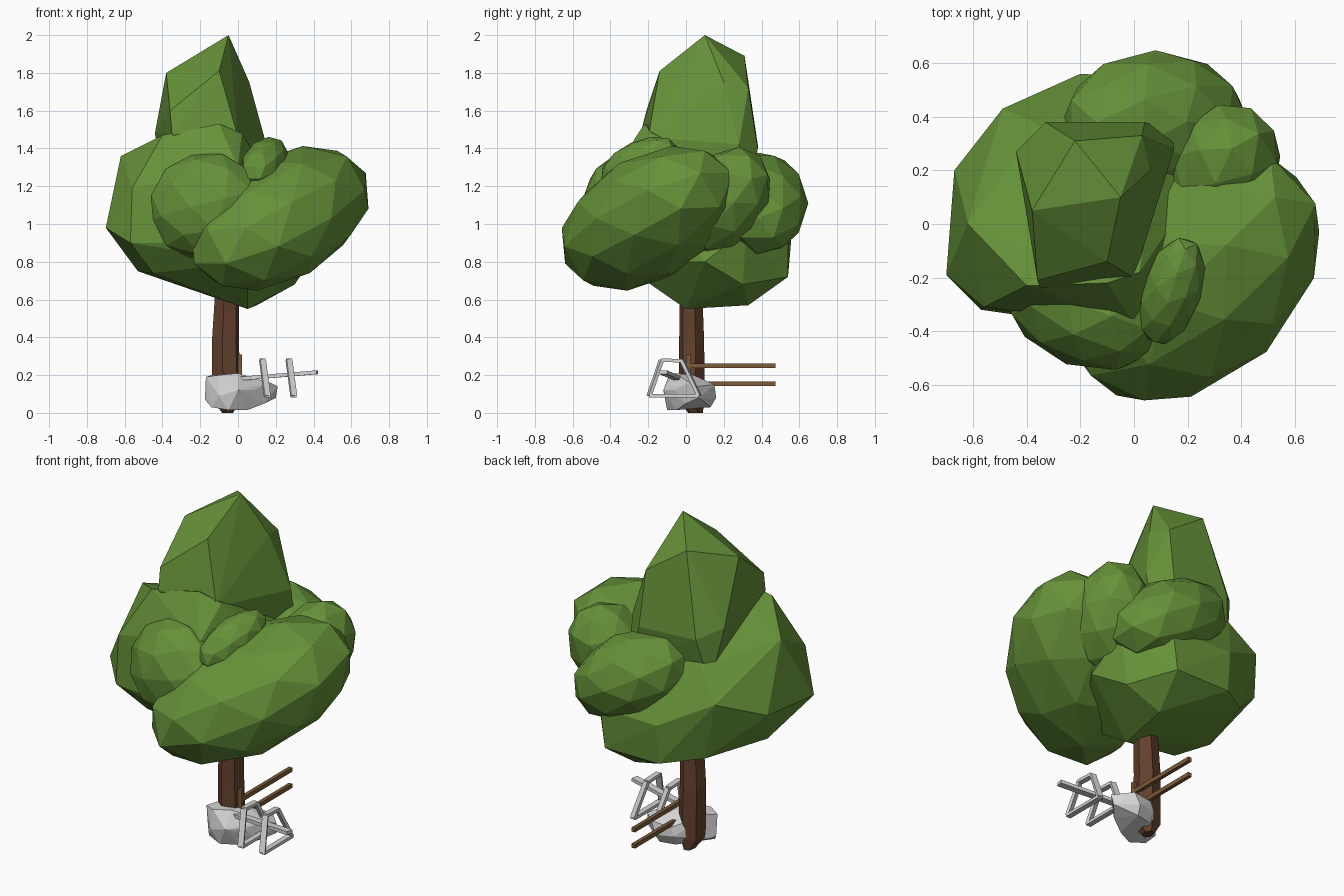
import bpy, bmesh, math
from mathutils import Matrix, Vector


def material(name, rgb):
    m = bpy.data.materials.new(name)
    m.diffuse_color = (*rgb, 1)
    return m


LEAF = material("leaf green", (0.130, 0.285, 0.040))
BARK = material("bark brown", (0.127, 0.053, 0.026))
WOOD = material("fence wood", (0.205, 0.107, 0.040))
STONE = material("pale grey", (0.66, 0.66, 0.66))


def finish(name, bm, mat):
    bmesh.ops.recalc_face_normals(bm, faces=bm.faces[:])
    me = bpy.data.meshes.new(name)
    bm.to_mesh(me)
    bm.free()
    me.materials.append(mat)
    ob = bpy.data.objects.new(name, me)
    bpy.context.collection.objects.link(ob)
    return ob


def blob(name, mat, centre, radii, yaw=0, pitch=0, detail=2):
    """Low-poly ellipsoid, long axis turned by yaw and lifted by pitch."""
    bm = bmesh.new()
    bmesh.ops.create_icosphere(bm, subdivisions=detail, radius=1.03)
    m = (Matrix.Translation(centre) @ Matrix.Rotation(math.radians(yaw), 4, 'Z')
         @ Matrix.Rotation(math.radians(-pitch), 4, 'Y') @ Matrix.Diagonal((*radii, 1)))
    bm.transform(m)
    return finish(name, bm, mat)


def hull(name, mat, points):
    """Faceted convex lump around a few corner points."""
    bm = bmesh.new()
    for p in points:
        bm.verts.new(p)
    bmesh.ops.convex_hull(bm, input=bm.verts[:])
    loose = [v for v in bm.verts if not v.link_faces]
    bmesh.ops.delete(bm, geom=loose, context='VERTS')
    return finish(name, bm, mat)


def add_bar(bm, a, b, w, h):
    """Square bar from a to b."""
    a, b = Vector(a), Vector(b)
    d = b - a
    rot = d.to_track_quat('X', 'Z').to_matrix().to_4x4()
    bmesh.ops.create_cube(bm, size=1, matrix=Matrix.Translation((a + b) / 2) @ rot
                          @ Matrix.Diagonal((d.length, w, h, 1)))


# Canopy: large left mass
hull("main_foliage", LEAF, [
    (-0.70, -0.19, 0.98), (-0.67, 0.20, 1.00), (-0.62, 0.0, 1.36), (-0.49, 0.43, 1.10),
    (-0.20, 0.56, 0.95), (0.15, 0.54, 0.72), (0.18, 0.54, 0.95), (0.05, 0.0, 0.55),
    (0.10, 0.33, 0.57), (0.30, 0.30, 0.68), (0.38, 0.10, 0.80), (-0.53, 0.0, 0.75),
    (0.36, 0.32, 0.97), (-0.23, 0.10, 0.65), (-0.40, 0.40, 0.75), (-0.57, -0.32, 0.90),
    (-0.56, -0.31, 1.19), (-0.40, -0.23, 1.47), (-0.10, -0.22, 1.53), (0.0, -0.37, 1.30),
    (0.0, -0.40, 0.90), (-0.35, 0.37, 1.27), (0.10, 0.35, 1.22), (-0.45, -0.20, 0.74),
    (0.05, -0.36, 0.80), (-0.20, 0.54, 0.72), (0.02, -0.18, 1.48)])

# Canopy: pointed crown
hull("top_foliage", LEAF, [
    (-0.05, 0.10, 2.00), (-0.22, 0.31, 1.89), (-0.38, 0.05, 1.80), (-0.10, -0.14, 1.81),
    (0.06, 0.20, 1.75), (-0.36, -0.21, 1.60), (0.03, 0.33, 1.72), (-0.44, 0.27, 1.48),
    (-0.35, -0.24, 1.48), (0.0, -0.20, 1.46), (0.15, 0.28, 1.42), (0.04, 0.38, 1.40),
    (-0.33, 0.38, 1.42), (-0.38, 0.32, 1.15), (0.14, 0.34, 1.15), (-0.10, -0.15, 1.15)])

# Canopy: surrounding lumps
for name, centre, radii, yaw, pitch in [
    ("front_right_foliage", (0.222, -0.195, 1.03), (0.58, 0.38, 0.315), 44, 25),
    ("back_foliage", (0.08, 0.38, 1.11), (0.37, 0.26, 0.225), 0, -30),
    ("right_foliage", (0.325, 0.195, 1.12), (0.31, 0.21, 0.22), 65, 52),
    ("small_front_foliage", (0.14, -0.25, 1.325), (0.22, 0.11, 0.11), 72, 24),
    ("front_foliage", (-0.175, -0.31, 1.09), (0.31, 0.22, 0.28), -20, 15),
]:
    blob(name, LEAF, centre, radii, yaw, pitch)

# Trunk: six-sided, flared low down
bm = bmesh.new()
rings = []
for z, cx, cy, rx, ry in [(0.0, -0.055, 0.05, 0.03, 0.04), (0.07, -0.06, 0.03, 0.08, 0.07),
                          (0.37, -0.067, 0.03, 0.075, 0.068), (0.85, -0.05, 0.025, 0.06, 0.055)]:
    rings.append([bm.verts.new((cx + rx * math.cos(k * math.pi / 3 + 0.3),
                                cy + ry * math.sin(k * math.pi / 3 + 0.3), z)) for k in range(6)])
for lo, up in zip(rings, rings[1:]):
    for k in range(6):
        bm.faces.new((lo[k], lo[(k + 1) % 6], up[(k + 1) % 6], up[k]))
bm.faces.new(rings[0])
bm.faces.new(rings[-1])
finish("trunk", bm, BARK)

# Boulder at the foot of the tree
hull("boulder", STONE, [
    (-0.17, -0.05, 0.19), (-0.175, -0.03, 0.07), (-0.14, -0.07, 0.03), (-0.05, -0.10, 0.015),
    (-0.10, -0.11, 0.09), (0.0, -0.12, 0.12), (-0.10, -0.09, 0.20), (0.0, -0.06, 0.21),
    (0.03, 0.04, 0.20), (-0.14, 0.0, 0.20), (0.05, -0.05, 0.015), (0.14, 0.0, 0.05),
    (0.20, 0.07, 0.08), (0.21, 0.06, 0.14), (0.17, 0.02, 0.16), (0.12, 0.15, 0.15),
    (0.09, 0.16, 0.08), (0.0, 0.14, 0.14), (0.08, 0.13, 0.03), (-0.01, 0.11, 0.03),
    (-0.02, 0.14, 0.09), (-0.15, 0.0, 0.06), (0.08, -0.06, 0.12)])

# Broken fence: post and two rails
bm = bmesh.new()
add_bar(bm, (0.01, 0.012, 0.05), (0.01, 0.012, 0.31), 0.022, 0.022)
for z in (0.25, 0.155):
    add_bar(bm, (0.01, 0.01, z), (0.01, 0.475, z), 0.022, 0.024)
finish("fence", bm, WOOD)

# Ribbed frame leaning out of the boulder
bm = bmesh.new()
add_bar(bm, (0.0, -0.04, 0.18), (0.42, -0.12, 0.215), 0.04, 0.02)
for x in (0.14, 0.28):
    loop = [(x + 0.015, -0.195, 0.09), (x - 0.01, -0.13, 0.28),
            (x - 0.01, -0.02, 0.275), (x + 0.015, 0.07, 0.09)]
    for a, b in zip(loop, loop[1:] + loop[:1]):
        add_bar(bm, a, b, 0.032, 0.018)
finish("ribbed_frame", bm, STONE)
